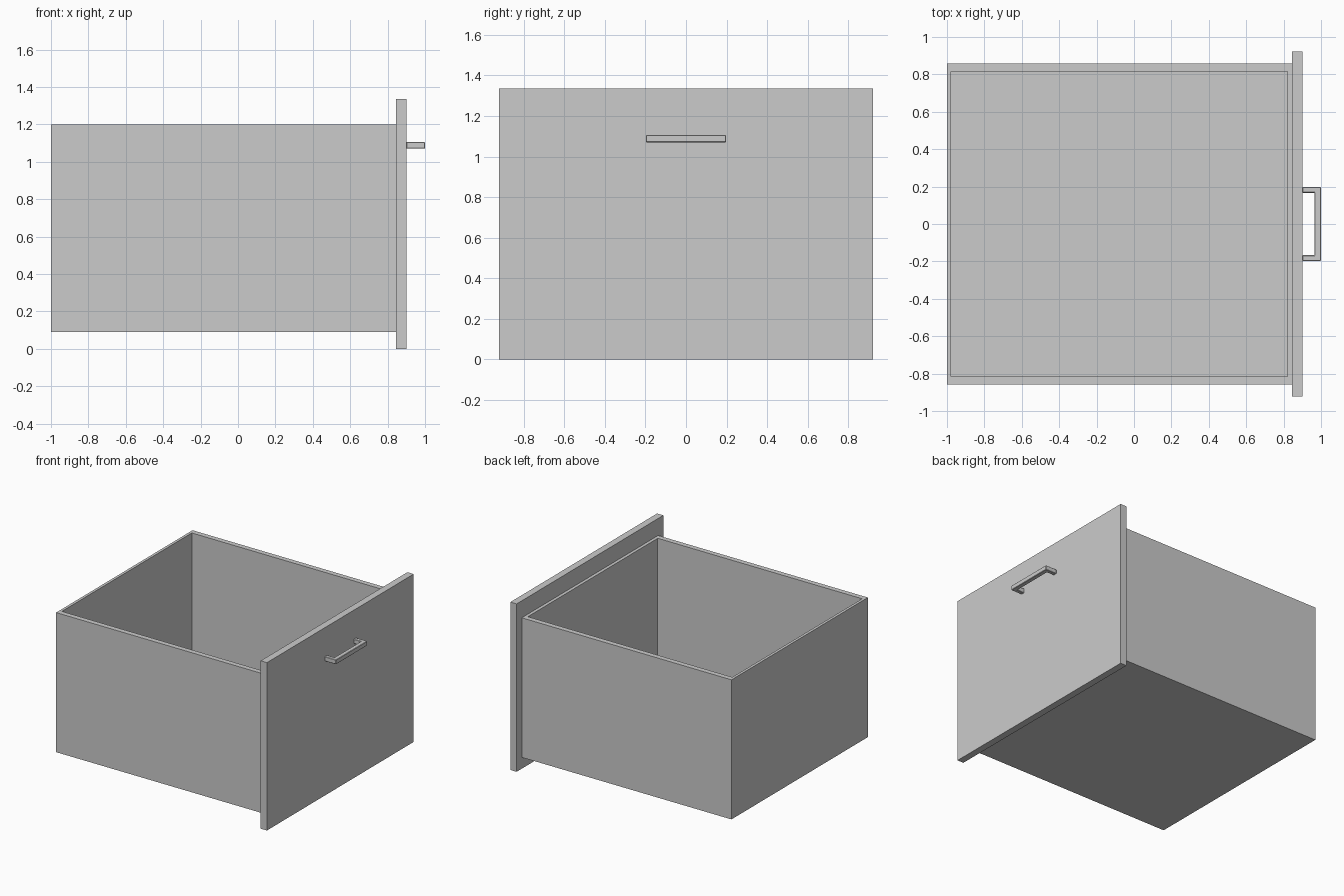
import bpy
import bmesh
from mathutils import Vector

cube = bpy.data.objects.get("Cube")
if cube:
    bpy.data.objects.remove(cube, do_unlink=True)

GREY = (0.6, 0.6, 0.6, 1)
grey = bpy.data.materials.new("plain grey")
grey.use_nodes = True
grey.diffuse_color = GREY
grey.node_tree.nodes["Principled BSDF"].inputs["Base Color"].default_value = GREY


def finish(bm, name):
    bmesh.ops.recalc_face_normals(bm, faces=bm.faces)
    mesh = bpy.data.meshes.new(name)
    bm.to_mesh(mesh)
    bm.free()
    mesh.materials.append(grey)
    obj = bpy.data.objects.new(name, mesh)
    bpy.context.collection.objects.link(obj)
    return obj


def block(low, high):
    """Box between two opposite corners."""
    bm = bmesh.new()
    low, high = Vector(low), Vector(high)
    bmesh.ops.create_cube(bm, size=1)
    for v in bm.verts:
        v.co = (low + high) / 2 + v.co * (high - low)
    return bm


def extrude_face(bm, face):
    """Extrude one face in place and return the new face."""
    geom = bmesh.ops.extrude_face_region(bm, geom=[face])["geom"]
    bmesh.ops.delete(bm, geom=[face], context="FACES_ONLY") if face.is_valid else None
    return next(g for g in geom if isinstance(g, bmesh.types.BMFace))


# Open drawer box: rim first, then the cavity pushed down to the floor
BACK, FRONT, SIDE = -1.0, 0.845, 0.857
BOTTOM, RIM, FLOOR = 0.09, 1.2, 0.115
bm = block((BACK, -SIDE, BOTTOM), (FRONT, SIDE, RIM))
top = max(bm.faces, key=lambda f: f.calc_center_median().z)
top = extrude_face(bm, top)
for v in top.verts:
    v.co.x = -0.978 if v.co.x < 0 else 0.82
    v.co.y = -0.816 if v.co.y < 0 else 0.816
top = extrude_face(bm, top)
for v in top.verts:
    v.co.z = FLOOR
finish(bm, "drawer_box")

# Front panel, larger than the box on every side
finish(block((FRONT, -0.922, 0), (0.9, 0.922, 1.335)), "front_panel")

# Pull handle: a squared U outline extruded upwards, with eased edges
half = [(0.9, 0.167), (0.965, 0.167), (0.965, -0.167), (0.9, -0.167),
        (0.9, -0.197), (1.0, -0.197), (1.0, 0.197), (0.9, 0.197)]
bm = bmesh.new()
outline = bm.faces.new([bm.verts.new((x, y, 1.07)) for x, y in half])
geom = bmesh.ops.extrude_face_region(bm, geom=[outline])["geom"]
bmesh.ops.translate(bm, vec=(0, 0, 0.036),
                    verts=[g for g in geom if isinstance(g, bmesh.types.BMVert)])
handle = finish(bm, "pull_handle")
bevel = handle.modifiers.new("eased edges", "BEVEL")
bevel.width = 0.003
bevel.segments = 1
